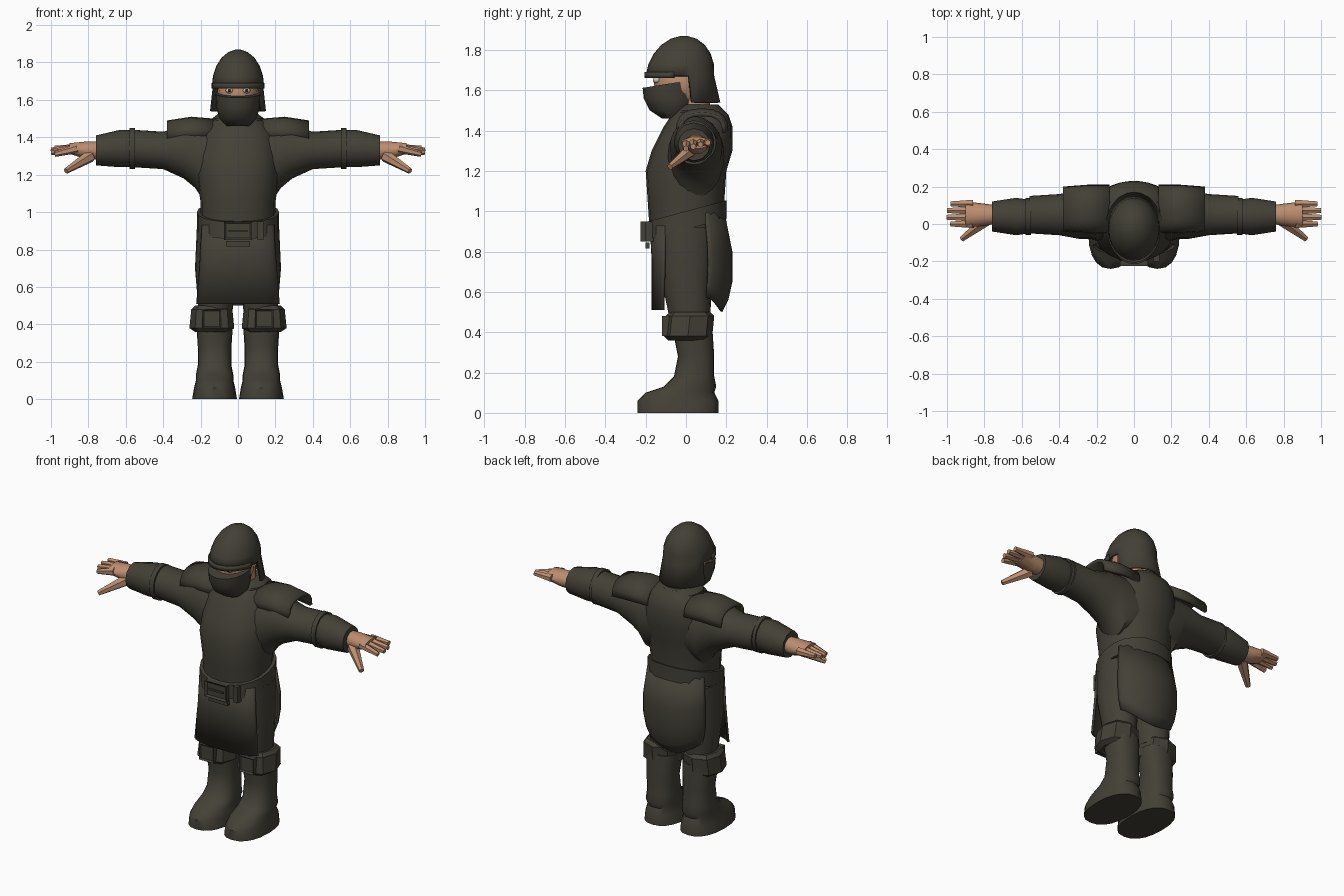
import bpy, bmesh
from math import cos, sin, radians, copysign
from mathutils import Vector

cube = bpy.data.objects.get("Cube")
if cube:
    bpy.data.objects.remove(cube, do_unlink=True)


def material(name, *rgb):
    mat = bpy.data.materials.new(name)
    mat.use_nodes = True
    mat.diffuse_color = (*rgb, 1)
    shader = mat.node_tree.nodes["Principled BSDF"]
    shader.inputs["Base Color"].default_value = mat.diffuse_color
    return mat


CLOTH = material("dark_olive_cloth", .056, .051, .037)
SKIN = material("tan_skin", .5, .27, .16)
WHITE = material("eye_white", .6, .55, .45)
PUPIL = material("dark_pupil", .02, .02, .01)


def finish(name, bm, materials, mirror=False, thickness=0, crease=40):
    """Turn the bmesh into a shaded object, with optional thickness and mirror."""
    bmesh.ops.recalc_face_normals(bm, faces=bm.faces)
    mesh = bpy.data.meshes.new(name)
    bm.to_mesh(mesh)
    bm.free()
    for mat in materials:
        mesh.materials.append(mat)
    part = bpy.data.objects.new(name, mesh)
    bpy.context.collection.objects.link(part)
    bpy.ops.object.select_all(action="DESELECT")
    part.select_set(True)
    bpy.context.view_layer.objects.active = part
    bpy.ops.object.shade_smooth_by_angle(angle=radians(crease))
    if thickness:
        solid = part.modifiers.new("Thickness", "SOLIDIFY")
        solid.thickness = thickness
        solid.offset = -1
    if mirror:
        part.modifiers.new("Mirror", "MIRROR")


def loft(name, rings, middle=0, along_x=False, mat=CLOTH, sides=20, arc=None,
         power=1, lift=None, keep=None, **options):
    """Skin elliptical rings.

    Upright rings are (z, y, radius x, radius y) around x = middle.
    Sideways rings are (x, z, radius y, radius z) around y = middle.
    """
    bm = bmesh.new()
    first, last = arc or (0, 360)
    count = sides + 1 if arc else sides
    rows = []
    for position, centre, radius_a, radius_b in rings:
        row = []
        for i in range(count):
            turn = radians(first + (last - first) * i / sides)
            a = radius_a * copysign(abs(cos(turn)) ** power, cos(turn))
            b = radius_b * copysign(abs(sin(turn)) ** power, sin(turn))
            if along_x:
                point = Vector((position, middle + a, centre + b))
            else:
                point = Vector((middle + a, centre + b, position))
            if lift:
                point.z += lift(point)
            row.append(bm.verts.new(point))
        rows.append(row)
    for low, high in zip(rows, rows[1:]):
        for i in range(sides):
            j = (i + 1) % count
            bm.faces.new((low[i], low[j], high[j], high[i]))
    if not arc:
        bm.faces.new(rows[-1])
        if not keep:
            bm.faces.new(rows[0])
    if keep:
        removed = [f for f in bm.faces if not keep(f.calc_center_median())]
        bmesh.ops.delete(bm, geom=removed, context="FACES")
    finish(name, bm, [mat], **options)


def box(name, centre, size, inset=0, mirror=False):
    """Make a block, with an optional sunken panel on its front."""
    bm = bmesh.new()
    bmesh.ops.create_cube(bm, size=1)
    for v in bm.verts:
        v.co = Vector(centre) + v.co * Vector(size)
    if inset:
        front = min(bm.faces, key=lambda f: f.calc_center_median().y)
        bmesh.ops.inset_region(bm, faces=[front], thickness=inset, depth=-.01)
    finish(name, bm, [CLOTH], mirror)


def finger(name, base, tip, thick, thin):
    """Make a tapered finger between two points on each hand."""
    bm = bmesh.new()
    base, tip = Vector(base), Vector(tip)
    direction = tip - base
    bmesh.ops.create_cone(bm, cap_ends=True, segments=6, radius1=thick,
                          radius2=thin, depth=direction.length)
    rotation = direction.to_track_quat("Z", "Y")
    for v in bm.verts:
        v.co = (base + tip) / 2 + rotation @ v.co
    finish(name, bm, [SKIN], mirror=True)


def ellipsoid(name, centre, radii, materials, front_patch=None, **options):
    """Make a scaled sphere; faces ahead of front_patch take the second colour."""
    bm = bmesh.new()
    bmesh.ops.create_uvsphere(bm, u_segments=16, v_segments=10, radius=1)
    for face in bm.faces:
        if front_patch:
            face.material_index = int(face.calc_center_median().y < -front_patch)
    for v in bm.verts:
        v.co = Vector(centre) + v.co * Vector(radii)
    finish(name, bm, materials, **options)


# Torso and collar
loft("tunic", [(.9, 0, .2, .18), (1.05, 0, .2, .19), (1.2, 0, .22, .2),
               (1.3, .03, .22, .2), (1.42, .06, .2, .17), (1.48, .07, .16, .14),
               (1.52, .07, .1, .1)], power=.9)
loft("collar", [(1.42, .06, .15, .14), (1.5, .06, .14, .13), (1.53, .06, .1, .1)])

# Sleeves, forearm guards and bands
loft("sleeve", [(.04, 1.29, .14, .17), (.19, 1.27, .14, .2), (.23, 1.3, .13, .17),
                (.29, 1.32, .13, .14), (.4, 1.33, .11, .1), (.56, 1.34, .1, .1)],
     middle=.05, along_x=True, mirror=True)
loft("arm_band", [(x, 1.34, .1, .11) for x in (.55, .58)],
     middle=.04, along_x=True, mirror=True)
loft("forearm_guard", [(.56, 1.34, .09, .1), (.63, 1.34, .1, .1), (.76, 1.33, .08, .08)],
     middle=.04, along_x=True, sides=12, mirror=True)

# Arched shoulder plates
loft("shoulder_plate", [(.13, 1.4, .13, .1), (.25, 1.4, .13, .11), (.38, 1.39, .12, .1)],
     middle=.08, along_x=True, arc=(0, 180), sides=10, power=.8, thickness=.02, mirror=True)

# Hands
loft("palm", [(.74, 1.33, .05, .05), (.81, 1.33, .06, .05), (.9, 1.34, .07, .03)],
     middle=.05, along_x=True, mat=SKIN, sides=10, mirror=True)
for i, name in enumerate(("index", "middle", "ring", "little")):
    y = .036 * i
    reach = 1 if name in ("middle", "ring") else .98
    finger(name + "_finger", (.86, y, 1.34), (reach, y, 1.31 + .01 * i), .025, .015)
finger("thumb", (.79, .02, 1.3), (.92, -.08, 1.22), .035, .016)


# Belt, rising towards the back, with its buckle and strap
def belt_slope(point):
    return .27 * point.y


loft("belt", [(z, 0, .22, .2) for z in (.91, 1)], power=.9, lift=belt_slope)
box("buckle", (0, -.21, .9), (.15, .03, .1), inset=.016)
box("buckle_tongue", (0, -.22, .9), (.1, .01, .01))
box("belt_strap_end", (0, -.19, .83), (.13, .02, .03))
box("belt_loop", (.12, -.18, .9), (.03, .04, .1))


# Split skirt, with a level front hem and a rounded back hem
def round_hem(point):
    return 6 * point.x ** 2 * max(0, .85 - point.z)


loft("front_skirt", [(.93, -.07, .2, .11), (.75, -.08, .21, .09), (.51, -.09, .23, .08)],
     arc=(195, 345), power=.85, thickness=.014)
loft("back_skirt", [(1, .07, .2, .12), (.8, .08, .22, .15), (.65, .08, .22, .15),
                    (.56, .08, .21, .13), (.5, .08, .19, .1)],
     arc=(12, 168), thickness=.014, lift=round_hem)

# Legs, knee cuffs and boots
loft("trouser_leg", [(.92, 0, .1, .15), (.7, 0, .11, .13), (.46, .02, .09, .1)],
     middle=.12, mirror=True)
loft("knee_cuff", [(.5, .02, .09, .1), (.48, .02, .11, .12),
                   (.38, .01, .12, .12), (.36, .01, .09, .1)],
     middle=.14, sides=8, power=.85, mirror=True, crease=25)
box("knee_plate", (.14, -.1, .43), (.1, .04, .1), inset=.012, mirror=True)
loft("boot", [(0, -.04, .12, .2), (.06, -.04, .11, .2), (.1, -.03, .1, .17),
              (.13, .02, .1, .13), (.18, .04, .09, .1), (.28, .05, .09, .09),
              (.43, .03, .1, .1)], middle=.125, power=.85, mirror=True)

# Head, face mask and open-fronted helmet
ellipsoid("head", (0, -.03, 1.64), (.11, .13, .14), [SKIN])
loft("neck", [(z, .04, .08, .08) for z in (1.5, 1.6)], mat=SKIN)


def mask_slope(point):
    return .16 * (point.y + .1) if point.z > 1.6 else 0


loft("face_mask", [(1.46, -.07, .06, .05), (1.5, -.07, .1, .11),
                   (1.56, -.08, .115, .13), (1.63, -.08, .12, .135)], lift=mask_slope)
dome = []
for step in range(0, 90, 17):
    rise, shrink = sin(radians(step)), cos(radians(step))
    dome.append((1.67 + .2 * rise, -.03 + .02 * rise, .14 * shrink, .17 * shrink))
loft("helmet", [(1.54, -.02, .155, .19)] + dome, thickness=.016, sides=24,
     keep=lambda centre: centre.z > 1.66 or centre.y > 0)
loft("helmet_brow", [(z, -.03, .143, .176) for z in (1.66, 1.69)],
     arc=(190, 350), thickness=.012)

# Eyes
ellipsoid("eye", (.046, -.145, 1.65), (.02, .02, .015), [WHITE, PUPIL],
          front_patch=.8, mirror=True)
